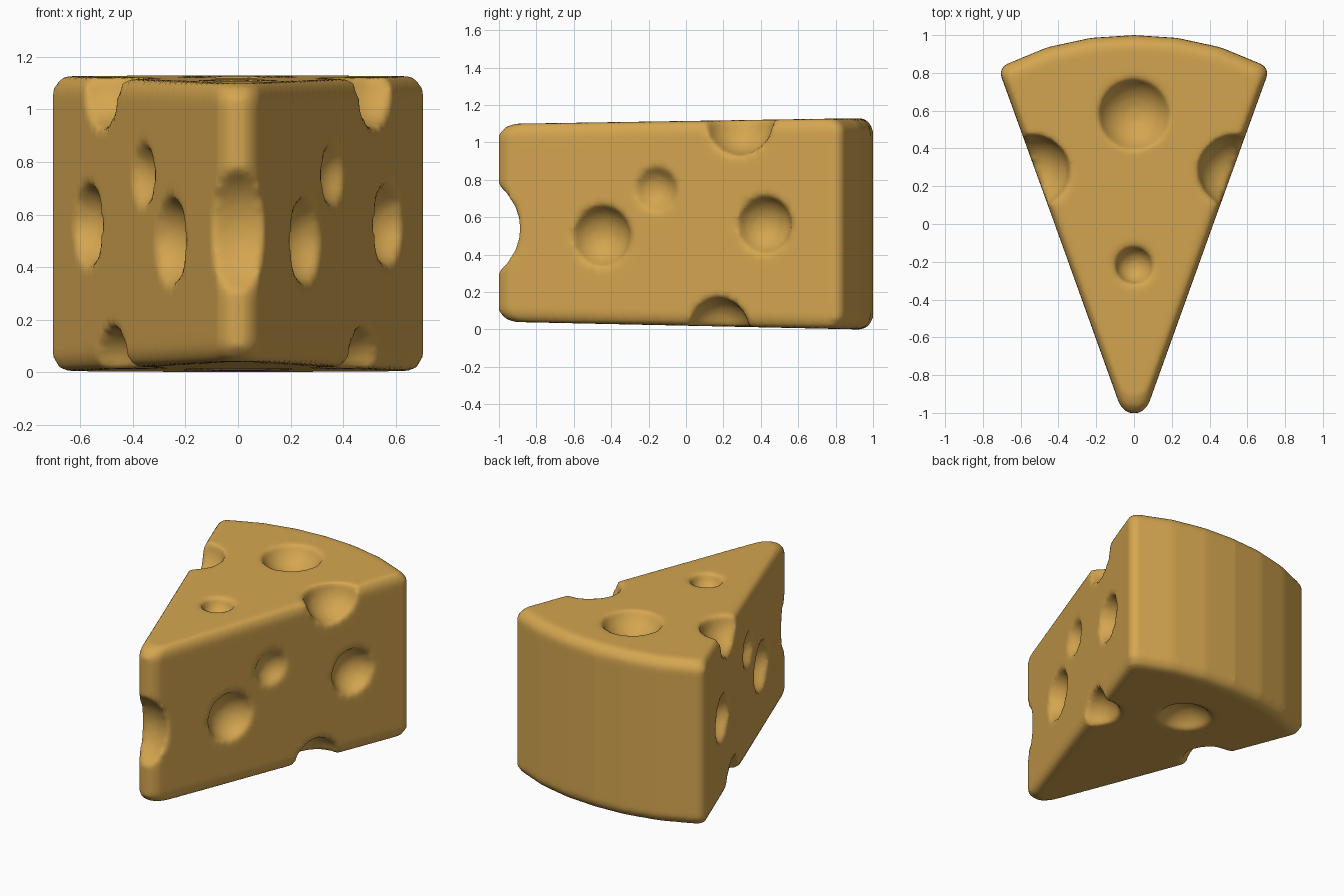
import bpy, bmesh
from mathutils import Vector, Matrix

if "Cube" in bpy.data.objects:
    bpy.data.objects.remove(bpy.data.objects["Cube"])

mat = bpy.data.materials.new("cheese_yellow")
mat.diffuse_color = (0.66, 0.38, 0.08, 1)
mat.use_nodes = True
mat.node_tree.nodes["Principled BSDF"].inputs["Base Color"].default_value = mat.diffuse_color


def add_object(name, bm):
    bmesh.ops.recalc_face_normals(bm, faces=bm.faces)
    me = bpy.data.meshes.new(name)
    bm.to_mesh(me)
    bm.free()
    me.materials.append(mat)
    ob = bpy.data.objects.new(name, me)
    bpy.context.collection.objects.link(ob)
    return ob


# Wedge body: mirrored plan outline lofted through rings with rounded rims
half = [(0.035, -1.0), (0.075, -0.96), (0.42, 0.0), (0.71, 0.80), (0.69, 0.84),
        (0.46, 0.935), (0.23, 0.985)]
outline = half + [(0, 1.0)] + [(-x, y) for x, y in reversed(half)]
rings = [(0, 0, 0.93), (0, 0.015, 0.967), (0, 0.055, 1.0),
         (1, -0.055, 1.0), (1, -0.015, 0.967), (1, 0, 0.93)]


def top_z(y):
    return 1.115 + 0.015 * y


def bottom_z(y):
    return 0.02 - 0.02 * y


bm = bmesh.new()
loops = []
for is_top, dz, s in rings:
    loop = []
    for x, y in outline:
        z = (top_z(y) if is_top else bottom_z(y)) + dz
        loop.append(bm.verts.new((x * s, 0.2 + (y - 0.2) * s, z)))
    loops.append(loop)
n = len(outline)
for a, b in zip(loops, loops[1:]):
    for i in range(n):
        j = (i + 1) % n
        bm.faces.new((a[i], a[j], b[j], b[i]))
bm.faces.new(loops[0])
bm.faces.new(loops[-1])
wedge = add_object("cheese_wedge", bm)

# Hole cutters: spheres set by rim radius and depth
cut = bmesh.new()


def ball(center, r):
    bmesh.ops.create_uvsphere(cut, u_segments=24, v_segments=14, radius=r,
                              matrix=Matrix.Translation(center))


def dent(point, normal, rim, depth):
    r = (rim * rim + depth * depth) / (2 * depth)
    ball(Vector(point) + Vector(normal).normalized() * (r - depth), r)


# Holes on the two slanted sides and notches in their edges
for sx in (-1, 1):
    for y, z, rim, depth in ((-0.45, 0.50, 0.165, 0.12), (0.42, 0.56, 0.155, 0.12),
                             (-0.16, 0.75, 0.12, 0.07)):
        dent((sx * (0.42 + 0.363 * y), y, z), (sx * 0.94, -0.34, 0), rim, depth)
    ball((sx * 0.53, 0.28, 1.12), 0.19)
    ball((sx * 0.48, 0.17, 0.0), 0.17)
# Top, bottom and tip holes
dent((0, 0.58, top_z(0.58)), (0, 0, 1), 0.19, 0.13)
dent((0, -0.22, top_z(-0.22)), (0, 0, 1), 0.10, 0.10)
dent((0, 0.50, bottom_z(0.5)), (0, 0, -1), 0.17, 0.10)
dent((0, -1.0, 0.54), (0, -1, 0), 0.23, 0.125)
cutter = add_object("hole_cutter", cut)
cutter.hide_render = True
cutter.hide_viewport = True

# Cut, then soften the rims
m = wedge.modifiers.new("holes", "BOOLEAN")
m.operation = "DIFFERENCE"
m.object = cutter
m = wedge.modifiers.new("remesh", "REMESH")
m.mode = "VOXEL"
m.voxel_size = 0.02
m.use_smooth_shade = True
m = wedge.modifiers.new("soften", "SMOOTH")
m.factor = 0.5
m.iterations = 4
